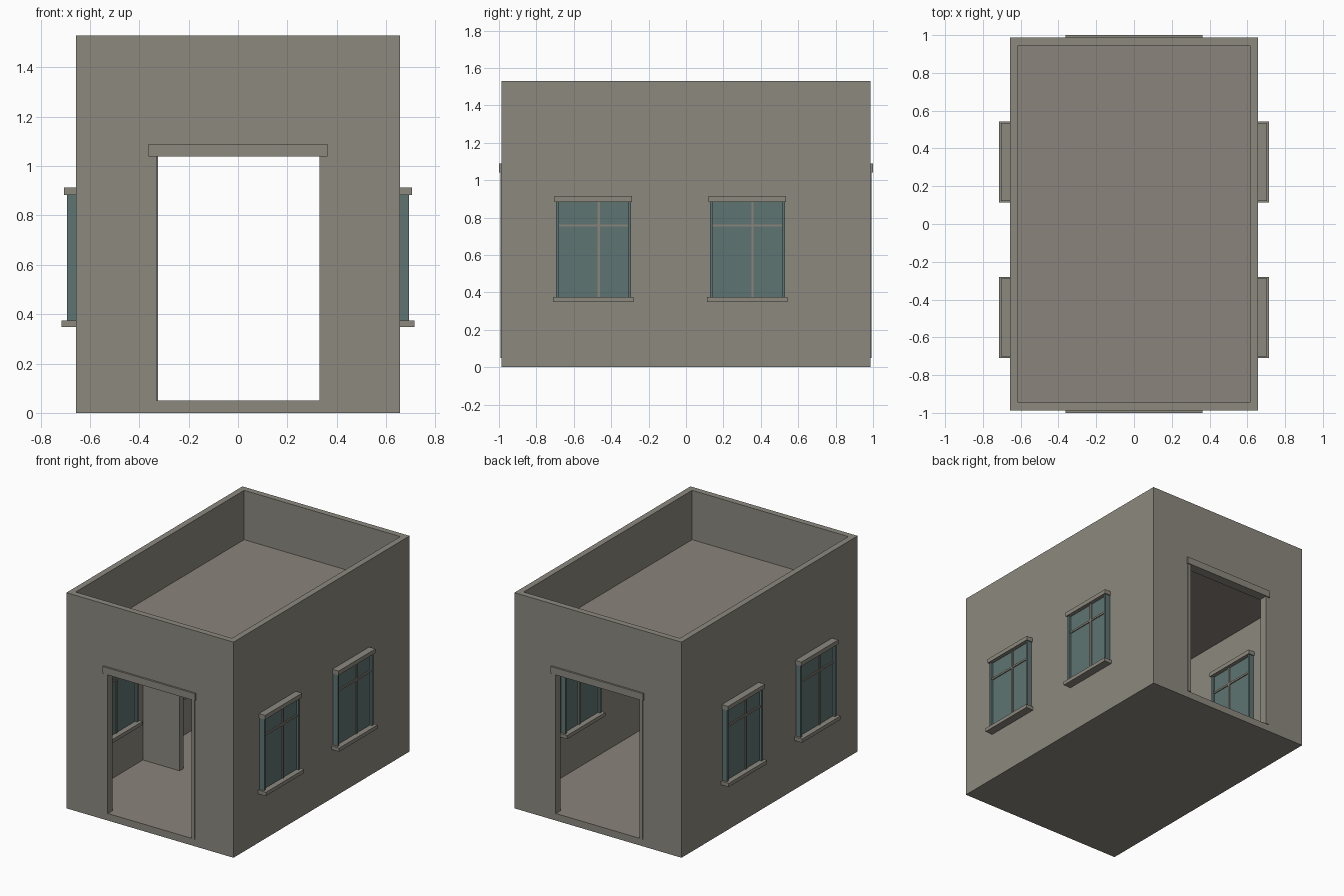
import bpy
import bmesh

if "Cube" in bpy.data.objects:
    bpy.data.objects.remove(bpy.data.objects["Cube"])


def material(name, rgb):
    m = bpy.data.materials.new(name)
    m.diffuse_color = (*rgb, 1)
    m.use_nodes = True
    m.node_tree.nodes["Principled BSDF"].inputs["Base Color"].default_value = m.diffuse_color
    return m


WALL = material("plaster_grey", (0.265, 0.250, 0.212))
FLOOR = material("floor_brown_grey", (0.255, 0.228, 0.196))
TEAL = material("window_teal", (0.112, 0.176, 0.170))


def box(name, x, y, z, mat):
    """Axis-aligned box from (min, max) ranges."""
    bm = bmesh.new()
    bmesh.ops.create_cube(bm, size=1)
    for v in bm.verts:
        for i, (lo, hi) in enumerate((x, y, z)):
            v.co[i] = hi if v.co[i] > 0 else lo
    me = bpy.data.meshes.new(name)
    bm.to_mesh(me)
    bm.free()
    me.materials.append(mat)
    ob = bpy.data.objects.new(name, me)
    bpy.context.collection.objects.link(ob)
    return ob


def cut(target, cutter):
    """Subtract the cutter for good, then remove it."""
    mod = target.modifiers.new("cut", 'BOOLEAN')
    mod.operation = 'DIFFERENCE'
    mod.solver = 'EXACT'
    mod.object = cutter
    bpy.context.view_layer.objects.active = target
    bpy.ops.object.modifier_apply(modifier=mod.name)
    bpy.data.objects.remove(cutter)


def paint_level_faces(ob, mat):
    """Give faces that look up or down a second colour."""
    ob.data.materials.append(mat)
    for p in ob.data.polygons:
        if abs(p.normal.z) > 0.5 and p.center.z > 0.01:
            p.material_index = 1


W, D, H, T = 0.656, 0.987, 1.53, 0.043   # half width, half depth, height, wall
IX, IY = W - T, D - T                    # inner faces

# Floor slab, walls with parapet and two doorways, flat roof
slab = box("floor_slab", (-W, W), (-D, D), (0, 0.05), WALL)
paint_level_faces(slab, FLOOR)
walls = box("walls", (-W, W), (-D, D), (0.05, H), WALL)
cut(walls, box("room_cutter", (-IX, IX), (-IY, IY), (-0.5, 2), WALL))
cut(walls, box("door_cutter", (-0.34, 0.34), (-2, 2), (-0.5, 1.06), WALL))
roof = box("roof", (-IX, IX), (-IY, IY), (1.15, 1.18), WALL)
paint_level_faces(roof, FLOOR)

# Short partition wall inside the room
box("partition", (-IX, -0.325), (-0.19, -0.147), (0.05, 1.15), WALL)

# Door surrounds, front and back
for s, side in ((-1, "front"), (1, "back")):
    def span(a, b):
        return sorted((s * a, s * b))
    box(side + "_door_lintel", (-0.362, 0.362), span(0.931, 1.0), (1.04, 1.09), WALL)
    for k, hand in ((-1, "left"), (1, "right")):
        box(f"{side}_door_jamb_{hand}", sorted((k * 0.33, k * 0.355)),
            span(0.938, 0.993), (0.05, 1.04), WALL)

# Windows pass through the side walls and look the same inside and outside
MID = W - T / 2
for s, side in ((-1, "left"), (1, "right")):
    def across(half):
        return sorted((s * (MID - half), s * (MID + half)))
    for n, yc in ((1, -0.495), (2, 0.328)):
        p = f"{side}_window_{n}_"
        box(p + "sill", across(0.081), (yc - 0.215, yc + 0.215), (0.348, 0.374), WALL)
        box(p + "lintel", across(0.070), (yc - 0.207, yc + 0.207), (0.884, 0.914), WALL)
        box(p + "glass", across(0.042), (yc - 0.188, yc + 0.188), (0.374, 0.884), TEAL)
        for k in (-1, 1):
            box(p + "jamb", across(0.059),
                sorted((yc + k * 0.185, yc + k * 0.2)), (0.374, 0.884), TEAL)
        # Glazing bars, the upright one set off centre
        m = yc + s * 0.028
        box(p + "upright_bar", across(0.050), (m - 0.006, m + 0.006), (0.374, 0.884), FLOOR)
        box(p + "cross_bar", across(0.049), (yc - 0.186, yc + 0.186), (0.751, 0.764), FLOOR)
